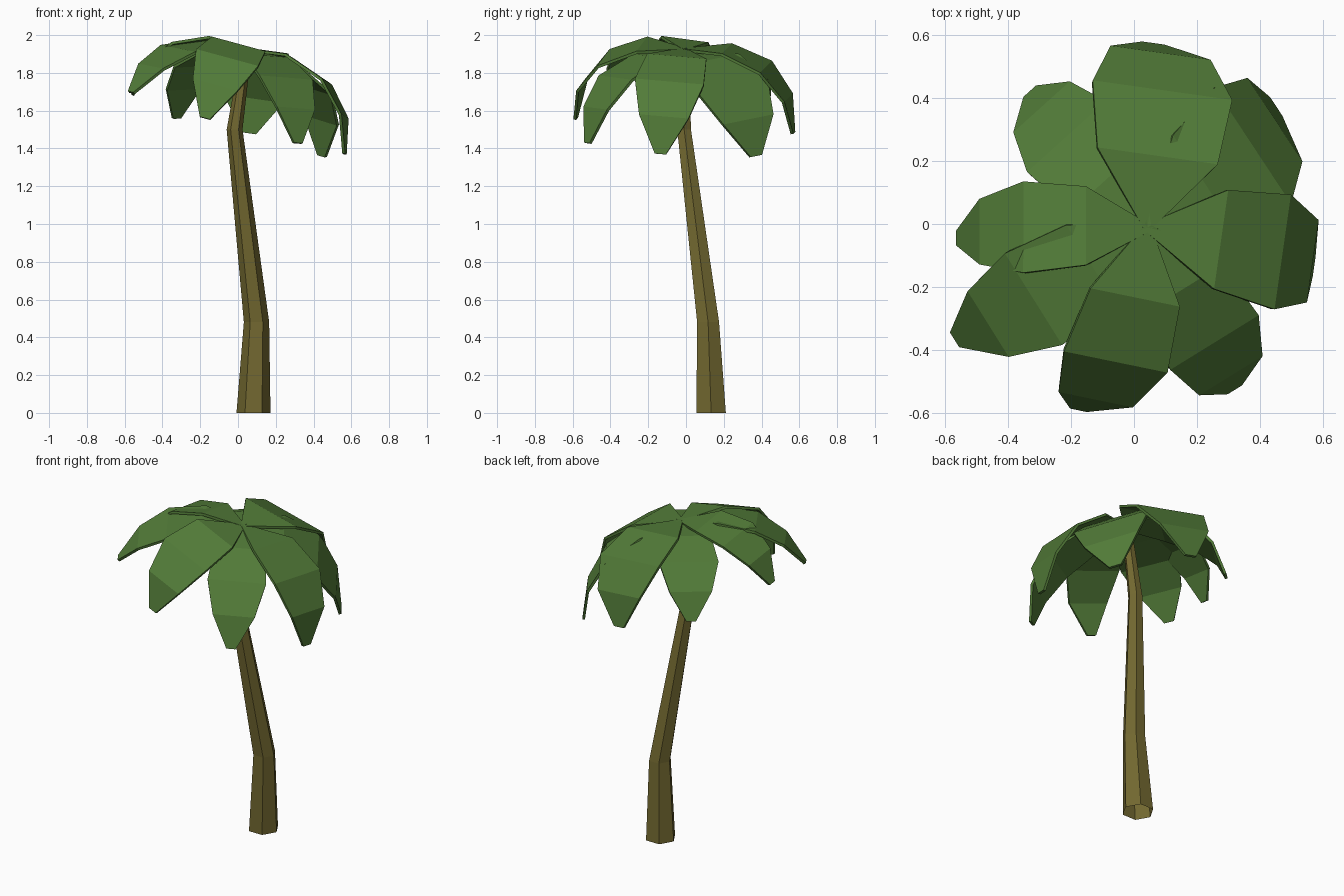
import bpy, bmesh
from math import radians, sin, cos, pi
from mathutils import Matrix, Vector

if "Cube" in bpy.data.objects:
    bpy.data.objects.remove(bpy.data.objects["Cube"])


def material(name, rgb):
    m = bpy.data.materials.new(name)
    m.diffuse_color = (*rgb, 1)
    m.use_nodes = True
    m.node_tree.nodes["Principled BSDF"].inputs["Base Color"].default_value = m.diffuse_color
    return m


def make_object(name, bm, mat):
    me = bpy.data.meshes.new(name)
    bm.to_mesh(me)
    bm.free()
    me.materials.append(mat)
    ob = bpy.data.objects.new(name, me)
    bpy.context.collection.objects.link(ob)
    return ob


bark = material("bark", (0.17, 0.14, 0.03))
green = material("leaf_green", (0.085, 0.2, 0.04))

# Trunk: tapering, bent six-sided column, open at the base (x, y, z, radius)
bm = bmesh.new()
rings = []
for x, y, z, r in [(0.082, 0.133, 0, 0.09), (0.098, 0.117, 0.48, 0.067),
                   (-0.018, -0.01, 1.5, 0.042), (0.042, -0.01, 1.91, 0.028)]:
    rings.append([bm.verts.new((x + r * cos(k * pi / 3), y + r * sin(k * pi / 3), z))
                  for k in range(6)])
for a, b in zip(rings, rings[1:]):
    for k in range(6):
        j = (k + 1) % 6
        bm.faces.new((a[k], a[j], b[j], b[k]))
bm.faces.new(rings[-1])
make_object("trunk", bm, bark)

# Leaf template: (segment length, downward pitch, half width at its end)
SEGMENTS = [(0.24, 0, 0.15), (0.24, 24, 0.174), (0.21, 52, 0.125), (0.20, 78, 0.028)]
CROWN = Vector((0.043, -0.012, 1.93))


def leaf(name, azimuth, pitch, roll, size, width, bend):
    rot = (Matrix.Rotation(radians(azimuth), 3, 'Z')
           @ Matrix.Rotation(radians(-pitch), 3, 'Y')
           @ Matrix.Rotation(radians(roll), 3, 'X'))
    bm = bmesh.new()
    x, z = 0.0, 0.0
    rows = [(x, z, 0.015)]
    for length, down, half in SEGMENTS:
        x += length * size * cos(radians(down * bend))
        z -= length * size * sin(radians(down * bend))
        rows.append((x, z, half * size * width))
    pairs = [[bm.verts.new(CROWN + rot @ Vector((x, s * h, z))) for s in (-1, 1)]
             for x, z, h in rows]
    for a, b in zip(pairs, pairs[1:]):
        bm.faces.new((a[0], b[0], b[1], a[1]))
    ob = make_object(name, bm, green)
    mod = ob.modifiers.new("thickness", 'SOLIDIFY')
    mod.thickness = 0.015
    mod.offset = -1


# Crown of eight leaves: azimuth, pitch, roll, size, width factor, bend factor
for i, spec in enumerate([(-9, -10, -5, 1.0, 1.06, 1), (36, -15, 10, 0.99, 1.3, 0.86),
                          (82, 0, 8, 0.96, 1.35, 1.05), (132, -2, -2, 0.84, 1.15, 0.85),
                          (178, 14, 8, 0.84, 1.0, 1), (213, 9, -6, 0.9, 1.1, 0.75),
                          (-100, 6, -15, 0.94, 1.06, 1.06), (-59, -10, -4, 0.95, 1.0, 0.85)]):
    leaf(f"leaf_{i + 1}", *spec)
